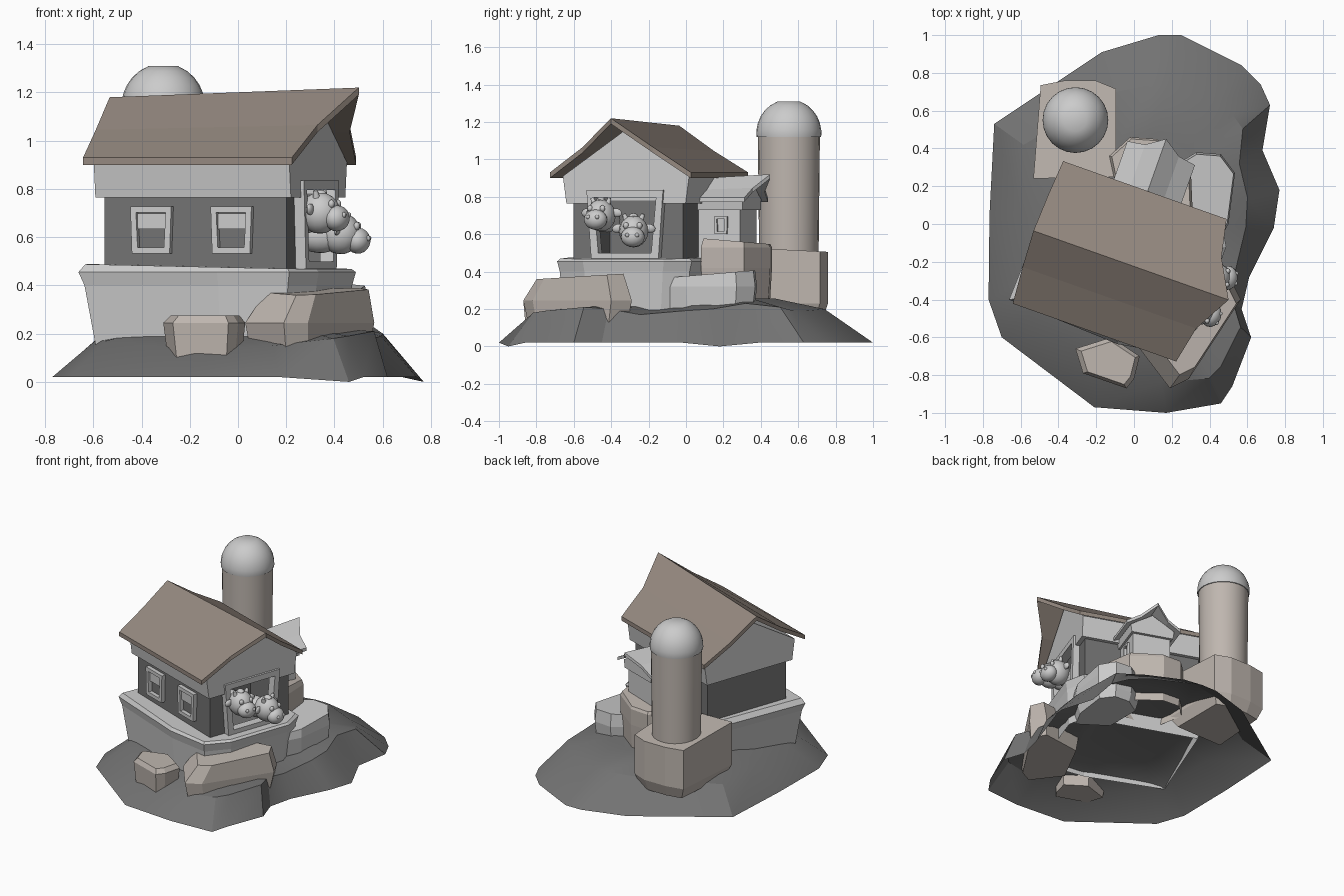
import bpy, bmesh
from math import radians, cos, sin
from mathutils import Matrix, Vector

if "Cube" in bpy.data.objects:
    bpy.data.objects.remove(bpy.data.objects["Cube"])

I = Matrix.Identity(4)
T = lambda x, y, z: Matrix.Translation((x, y, z))
RZ = lambda a: Matrix.Rotation(radians(a), 4, 'Z')
RY = lambda a: Matrix.Rotation(radians(a), 4, 'Y')


def material(name, c):
    m = bpy.data.materials.new(name)
    m.diffuse_color = (*c, 1)
    m.use_nodes = True
    m.node_tree.nodes["Principled BSDF"].inputs["Base Color"].default_value = m.diffuse_color
    return m


ROOF = material("roof_brown", (0.30, 0.25, 0.215))
TAN = material("tan_stone", (0.52, 0.47, 0.43))
DARK = material("dark_grey", (0.17, 0.17, 0.17))


def finish(name, bm, mat=None, angle=None):
    bmesh.ops.recalc_face_normals(bm, faces=bm.faces)
    me = bpy.data.meshes.new(name)
    bm.to_mesh(me)
    bm.free()
    ob = bpy.data.objects.new(name, me)
    bpy.context.collection.objects.link(ob)
    if mat:
        me.materials.append(mat)
    if angle:
        bpy.ops.object.select_all(action='DESELECT')
        ob.select_set(True)
        bpy.context.view_layer.objects.active = ob
        bpy.ops.object.shade_smooth_by_angle(angle=radians(angle))
    return ob


def loft(name, rings, M=I, mat=None, caps=(True, True), cyclic=False, angle=None):
    """Skin a sequence of equal-length point rings."""
    bm = bmesh.new()
    vs = [[bm.verts.new(M @ Vector(p)) for p in r] for r in rings]
    pairs = list(zip(vs, vs[1:])) + ([(vs[-1], vs[0])] if cyclic else [])
    n = len(vs[0])
    for a, b in pairs:
        for i in range(n):
            j = (i + 1) % n
            bm.faces.new((a[i], a[j], b[j], b[i]))
    if not cyclic:
        for use, r in zip(caps, (vs[0], vs[-1])):
            if use:
                bm.faces.new(r)
    return finish(name, bm, mat, angle)


def box(name, x0, x1, y0, y1, z0, z1, M=I, mat=None):
    r = [(x0, y0), (x1, y0), (x1, y1), (x0, y1)]
    return loft(name, [[(x, y, z) for x, y in r] for z in (z0, z1)], M, mat)


def rock(name, outline, levels, M=I, mat=None, tilt=(0, 0), top=(0, 0), bottom=False):
    """Stack scaled copies of an outline; levels are (z, scale), the last one tilted and shifted."""
    cx = sum(p[0] for p in outline) / len(outline)
    cy = sum(p[1] for p in outline) / len(outline)
    rings = []
    for z, s in levels:
        k = 1 if (z, s) == levels[-1] else 0
        rings.append([(cx + (x - cx) * s + k * top[0], cy + (y - cy) * s + k * top[1],
                       z + k * (tilt[0] * (x - cx) + tilt[1] * (y - cy))) for x, y in outline])
    return loft(name, rings, M, mat, caps=(bottom, True))


def roof(name, M, ends, half, yc, eave, t, mat=None):
    """Thick gable roof; each end is (eave x, middle x, ridge x, ridge z)."""
    rings = []
    for k in (-1, -0.5, 0, 0.5, 1):
        st = []
        for xe, xm, xr, zr in ends:
            x = {1: xe, 0.5: xm, 0: xr}[abs(k)]
            z = zr + (eave - zr) * abs(k) - (0.01 if abs(k) == 0.5 else 0)
            st.append((x, yc + k * half, z))
        (a, b) = st
        rings.append([a, b, (b[0], b[1], b[2] - t), (a[0], a[1], a[2] - t)])
    loft(name, rings, M, mat)


def gable(name, M, ends, half, flare, yc, z0, z1):
    """Five-sided gable prism; each end is (x, apex z)."""
    return loft(name, [[(x, yc - half, z0), (x, yc + half, z0), (x, yc + half + flare, z1),
                        (x, yc, za), (x, yc - half - flare, z1)] for x, za in ends], M)


def frame(name, M, wb, wt, h, bar, d0, d1):
    """Tapered picture frame in the xz plane facing -y."""
    outer = [(-wb, 0), (wb, 0), (wt, h), (-wt, h)]
    inner = [(-wb + bar, bar), (wb - bar, bar), (wt - bar, h - bar), (-wt + bar, h - bar)]
    put = lambda r, y: [(x, y, z) for x, z in r]
    loft(name, [put(outer, -d1), put(inner, -d1), put(inner, d0), put(outer, d0)], M, cyclic=True)


# Ground mound: open shell, outline points carry inset and height of the plateau edge
edge = [(-.77, -.40, .77, .17), (-.70, -.60, .78, .17), (-.21, -.97, .82, .13), (.17, -1.0, .84, .15),
        (.46, -.95, .86, .18), (.52, -.86, .88, .19), (.62, -.60, .91, .21), (.57, -.45, .92, .20),
        (.61, -.28, .88, .17), (.74, -.02, .80, .19), (.77, .18, .78, .20), (.68, .39, .82, .23),
        (.72, .63, .80, .21), (.67, .74, .78, .19), (.57, .84, .76, .19), (.25, 1.0, .74, .20),
        (.13, 1.0, .74, .20), (-.17, .91, .76, .20), (-.74, .53, .79, .17), (-.765, .05, .77, .175)]
loft("ground_mound", [
    [(x, y, 0.0 if i in (4, 10) else 0.02) for i, (x, y, s, h) in enumerate(edge)],
    [(x * s, y * s, h) for x, y, s, h in edge],
    [(x * .48, y * .48, .225 + .03 * (y > 0)) for x, y, s, h in edge]],
    mat=DARK, caps=(False, True), angle=25)

# Barn frame: x runs along the ridge, y across it
B = T(-.06, -.2, 0) @ RZ(-19.5)
B90 = B @ RZ(90)

# Rocks, open underneath where they sink into the mound
rock("barn_base", [(-.50, -.39), (.12, -.42), (.42, -.37), (.49, -.20), (.49, .26), (.41, .39), (-.47, .39)],
     [(.15, .90), (.40, .965), (.455, 1), (.475, .96)], B, tilt=(-.02, 0))
rock("silo_rock", [(-.54, .23), (-.09, .24), (-.09, .72), (-.20, .765), (-.37, .765), (-.50, .74)],
     [(.15, .82), (.23, .97), (.515, .97)], mat=TAN, tilt=(0, -.05), bottom=True)
rock("annex_rock", [(-.13, .36), (-.02, .46), (.12, .45), (.30, .31), (.31, .08), (-.08, .12)],
     [(.20, .92), (.42, 1.0), (.53, 1.0), (.56, .94)], mat=TAN, tilt=(0, -.08))
rock("side_rock", [(.20, .00), (.42, -.15), (.50, .00), (.535, .27), (.46, .37), (.33, .38), (.20, .30)],
     [(.15, .86), (.21, .94), (.32, 1.0), (.39, .95)], tilt=(0, .08), bottom=True)
rock("front_right_rock", [(.03, -.66), (.19, -.87), (.29, -.82), (.565, -.40), (.51, -.29), (.20, -.33)],
     [(.13, .92), (.245, 1.0), (.375, .80)], mat=TAN, tilt=(.0, .05), top=(.03, .01), bottom=True)
rock("front_small_rock", [(-.31, -.66), (-.27, -.79), (-.04, -.87), (.00, -.82), (.03, -.70), (-.12, -.60)],
     [(.10, .90), (.245, 1.0), (.275, .84)], mat=TAN, bottom=True)

# Barn walls
lower = box("barn_lower_wall", -.42, .38, -.292, .33, .45, .78, B, DARK)
upper = gable("barn_upper_wall", B, [(-.45, 1.13), (.41, 1.16)], .338, .02, .017, .765, .91)
roof("barn_roof", B, [(-.475, -.49, -.50, 1.18), (.443, .485, .596, 1.22)], .40, -.003, .93, .03, ROOF)

# Doorway cut into both wall bands
cut = box("door_cutter", .15, .6, -.165, .195, .49, .80, B)
cut.hide_render = True
for ob in (lower, upper):
    m = ob.modifiers.new("doorway", 'BOOLEAN')
    m.object, m.operation, m.solver = cut, 'DIFFERENCE', 'EXACT'
    bpy.ops.object.select_all(action='DESELECT')
    ob.select_set(True)
    bpy.context.view_layer.objects.active = ob
    bpy.ops.object.modifier_apply(modifier=m.name)
bpy.data.objects.remove(cut)
frame("door_frame", B @ T(.385, .015, .46) @ RZ(90), .19, .217, .375, .04, .02, .04)

# Front windows with a half-drawn upper sash
for i, u in enumerate((-.207, .146)):
    W = B @ T(u, -.292, .533)
    frame(f"window_frame_{i + 1}", W, .083, .09, .195, .025, .005, .028)
    box(f"window_sash_{i + 1}", -.062, .062, -.014, .01, .10, .165, W)

# Annex behind the barn
box("annex_lower_wall", .30, .565, -.13, .13, .45, .75, B90)
gable("annex_upper_wall", B90, [(.30, .88), (.585, .88)], .145, .008, 0, .73, .785)
roof("annex_roof", B90, [(.30, .30, .30, .90), (.61, .625, .69, .92)], .19, 0, .795, .022)
frame("annex_window_frame", B @ T(.13, .46, .60) @ RZ(90), .034, .037, .095, .014, .005, .015)


# Silo
def lathe(name, profile, x, y, mat=None, n=24):
    loft(name, [[(x + r * cos(6.283185 * i / n), y + r * sin(6.283185 * i / n), z) for i in range(n)]
                for r, z in profile], mat=mat, angle=35)


lathe("silo_body", [(.158, .40), (.166, 1.13)], -.31, .55, TAN)
lathe("silo_dome", [(.172, 1.12), (.174, 1.135)] +
      [(.174 * cos(radians(a)), 1.14 + .181 * sin(radians(a))) for a in (6, 18, 30, 42, 55, 70)], -.31, .55)


# Cows leaning out of the door: facing +x in their own frame
def cow(name, M):
    bm = bmesh.new()

    def ball(p, s, R=I, seg=16):
        bmesh.ops.create_uvsphere(bm, u_segments=seg, v_segments=seg * 5 // 8, radius=1,
                                  matrix=M @ T(*p) @ R @ Matrix.Diagonal((*s, 1)))
    ball((0, 0, 0), (.086, .078, .086))             # head
    ball((-.09, 0, -.02), (.10, .065, .07))         # neck
    ball((.075, 0, -.022), (.052, .064, .054))      # muzzle
    ball((.0, 0, .08), (.03, .026, .018), seg=8)    # tuft
    for s in (-1, 1):
        ball((.118, s * .026, -.008), (.010, .012, .012), seg=8)                             # nostril
        ball((.066, s * .036, .038), (.014, .016, .018), seg=8)                              # eye
        ball((-.01, s * .085, .015), (.014, .032, .024), Matrix.Rotation(-s * .2, 4, 'X'), 8)  # ear
        bmesh.ops.create_cone(bm, segments=8, radius1=.016, radius2=.009, depth=.03, cap_ends=True,
                              matrix=M @ T(0, s * .046, .08) @ Matrix.Rotation(-s * .35, 4, 'X'))  # horn
    finish(name, bm, angle=45)


cow("cow_left", T(.34, -.455, .70) @ RZ(-22))
cow("cow_right", T(.425, -.28, .615) @ RZ(-4) @ RY(6))
